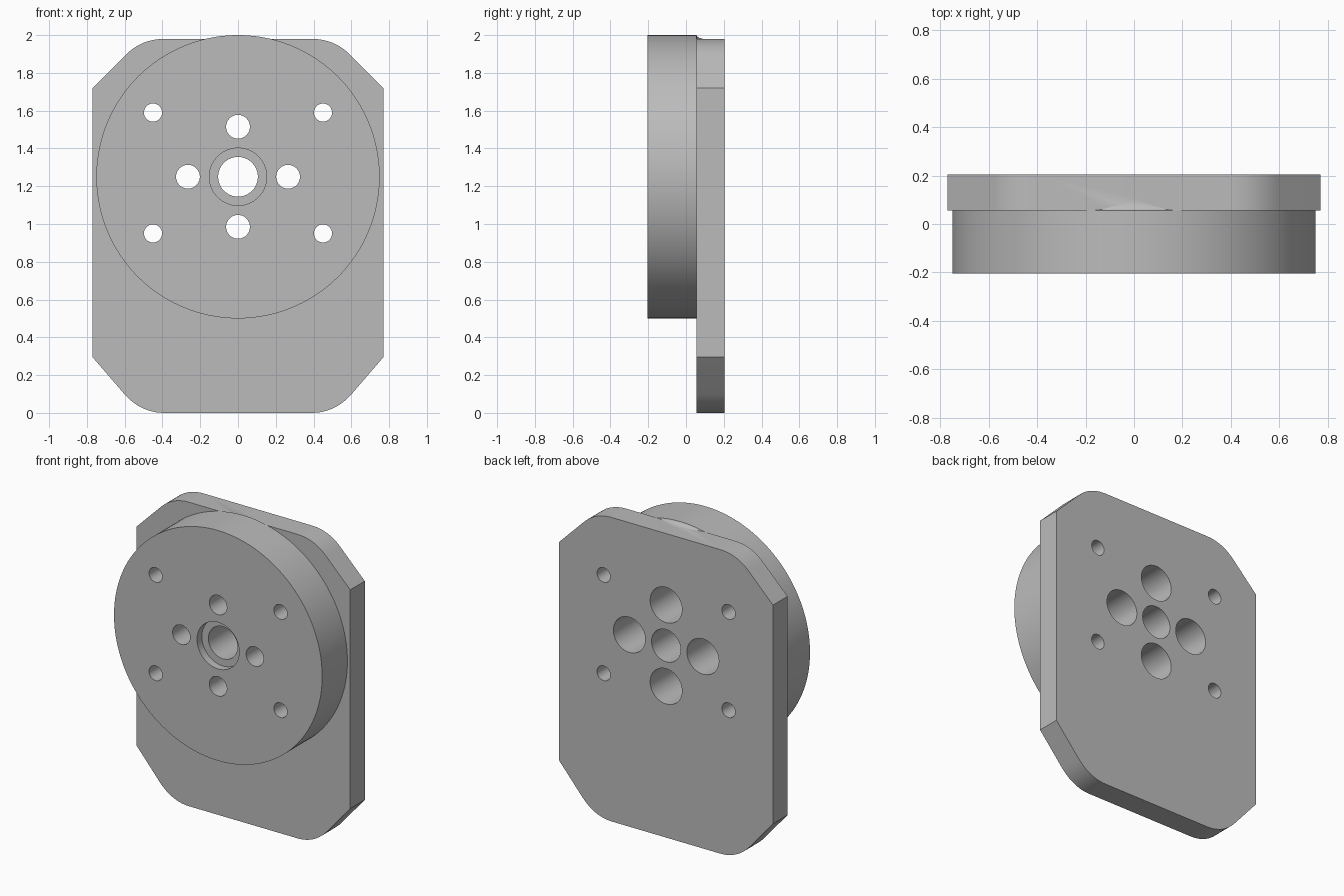
import bpy
import bmesh
from math import cos, sin, pi, radians
from mathutils import Vector

cube = bpy.data.objects.get("Cube")
if cube:
    bpy.data.objects.remove(cube, do_unlink=True)

FRONT, FACE, BACK = -0.205, 0.055, 0.205   # boss front, plate front, plate back
HUB_Z = 1.25

steel = bpy.data.materials.new("grey_metal")
steel.use_nodes = True
grey = (0.5, 0.5, 0.5, 1)
steel.diffuse_color = grey
steel.node_tree.nodes["Principled BSDF"].inputs["Base Color"].default_value = grey


def loft(name, rings):
    """Closed solid through a series of equal-length rings of points."""
    bm = bmesh.new()
    loops = [[bm.verts.new(p) for p in ring] for ring in rings]
    n = len(loops[0])
    for a, b in zip(loops, loops[1:]):
        for i in range(n):
            j = (i + 1) % n
            bm.faces.new((a[i], a[j], b[j], b[i]))
    bm.faces.new(loops[0])
    bm.faces.new(loops[-1])
    bmesh.ops.recalc_face_normals(bm, faces=bm.faces)
    mesh = bpy.data.meshes.new(name)
    bm.to_mesh(mesh)
    bm.free()
    mesh.materials.append(steel)
    obj = bpy.data.objects.new(name, mesh)
    bpy.context.collection.objects.link(obj)
    return obj


def turned(name, profile, x=0, z=HUB_Z, sides=48):
    """Solid of (y, radius) steps turned about a front-to-back axis."""
    turns = [2 * pi * i / sides for i in range(sides)]
    return loft(name, [[(x + r * cos(t), y, z + r * sin(t)) for t in turns]
                       for y, r in profile])


def combine(target, tool, operation):
    """Apply a boolean and discard the tool."""
    mod = target.modifiers.new(operation, 'BOOLEAN')
    mod.operation, mod.object, mod.solver = operation, tool, 'EXACT'
    bpy.context.view_layer.objects.active = target
    bpy.ops.object.modifier_apply(modifier=mod.name)
    bpy.data.objects.remove(tool, do_unlink=True)


def rounded(a, corner, b, steps=10):
    """Curve from a to b, tangent to both sides of the corner."""
    a, corner, b = Vector(a), Vector(corner), Vector(b)
    ts = [i / steps for i in range(steps + 1)]
    return [a * (1 - t) ** 2 + corner * 2 * t * (1 - t) + b * t * t for t in ts]


# Back plate: chamfered corners blended into the top and bottom edges
half = [Vector((0.77, 0.295)), Vector((0.77, 1.72))]
half = (rounded((0.39, 0), (0.513, 0), (0.602, 0.1)) + half
        + rounded((0.595, 1.895), (0.51, 1.98), (0.39, 1.98)))
outline = half + [Vector((-p.x, p.y)) for p in reversed(half)]
plate = loft("mounting_plate", [[(p.x, y, p.y) for p in outline] for y in (FACE, BACK)])

# Round boss, with a small cove where its rim stands above the plate
boss = turned("round_boss", [(FRONT, 0.75), (FACE, 0.75), (0.06, 0.742),
                             (0.07, 0.736), (0.082, 0.732), (0.1, 0.728), (0.15, 0.725)],
              sides=160)
combine(plate, boss, 'UNION')

# Centre bore with a shallow seat in the front
combine(plate, turned("bore", [(-0.3, 0.152), (-0.155, 0.152),
                               (-0.155, 0.105), (0.3, 0.105)], sides=64), 'DIFFERENCE')

# Four screw holes around the bore, counterbored from the back
for k in range(4):
    x, z = 0.265 * cos(k * pi / 2), HUB_Z + 0.265 * sin(k * pi / 2)
    drill = turned("drill", [(-0.3, 0.063), (-0.055, 0.063),
                             (-0.055, 0.115), (0.3, 0.115)], x, z)
    combine(plate, drill, 'DIFFERENCE')

# Four small outer holes, straight through
for x in (-0.45, 0.45):
    for z in (0.95, 1.59):
        combine(plate, turned("drill", [(-0.3, 0.048), (0.3, 0.048)], x, z, 32), 'DIFFERENCE')

# Smooth round walls, crisp edges
bpy.ops.object.select_all(action='DESELECT')
plate.select_set(True)
bpy.context.view_layer.objects.active = plate
bpy.ops.object.shade_smooth_by_angle(angle=radians(25))
